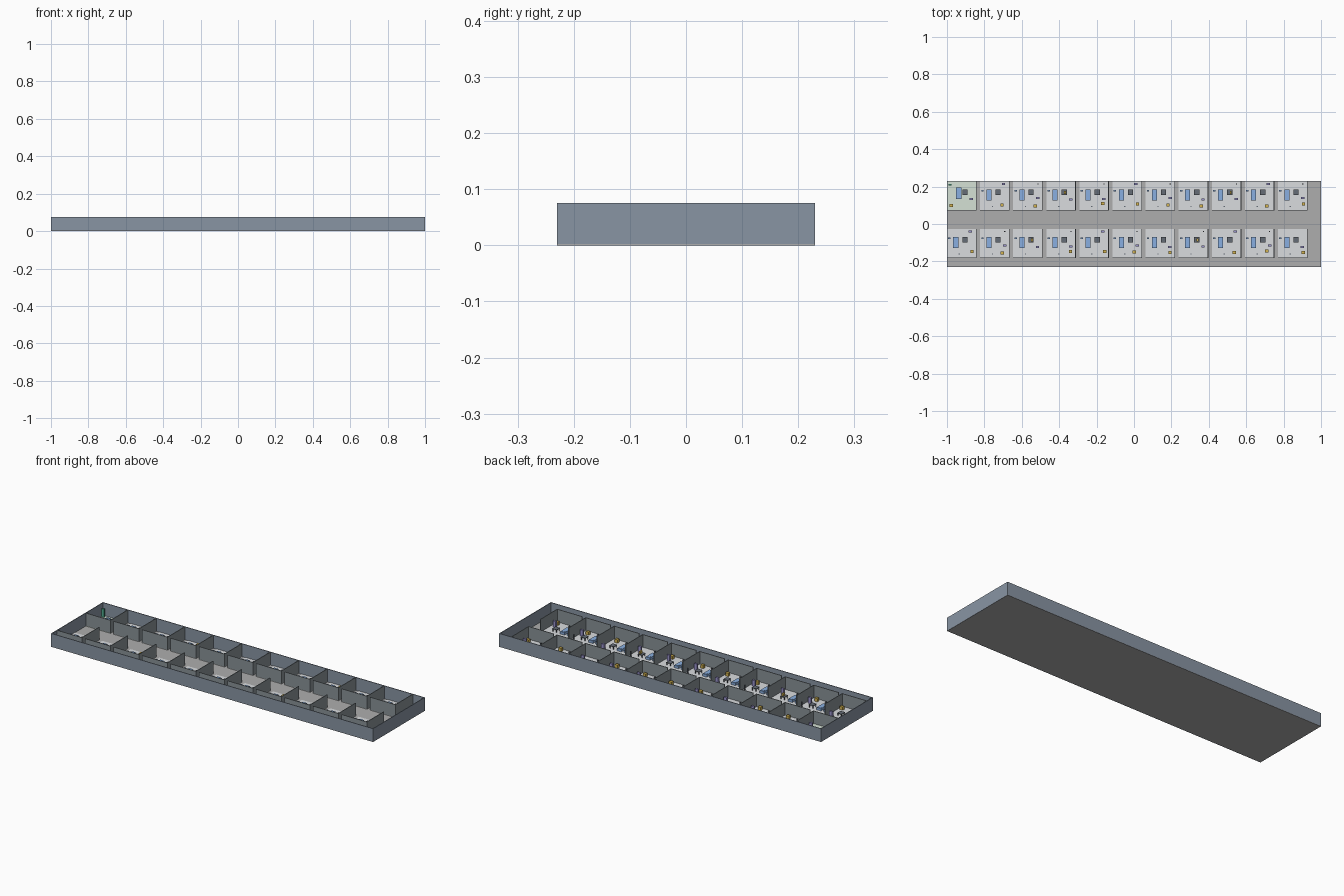
import bpy, random

if "Cube" in bpy.data.objects:
    bpy.data.objects.remove(bpy.data.objects["Cube"])

random.seed(4)


def material(name, rgb):
    m = bpy.data.materials.new(name)
    m.diffuse_color = (*rgb, 1)
    m.use_nodes = True
    m.node_tree.nodes["Principled BSDF"].inputs["Base Color"].default_value = m.diffuse_color
    return m


SLATE = material("slate", (0.25, 0.30, 0.37))
WALL = material("wall_grey", (0.25, 0.29, 0.31))
BASE = material("base_grey", (0.42, 0.42, 0.42))
TILE = material("tile", (0.70, 0.72, 0.74))
GREEN_TILE = material("green_tile", (0.66, 0.75, 0.66))
BLUE = material("blue", (0.25, 0.43, 0.75))
PILLOW = material("pillow_white", (0.85, 0.88, 0.92))
DARK = material("dark", (0.13, 0.15, 0.18))
YELLOW = material("yellow", (0.65, 0.45, 0.08))
PURPLE = material("purple", (0.33, 0.30, 0.62))
GREEN = material("green", (0.08, 0.42, 0.28))


def box(name, x0, x1, y0, y1, z0, z1, mat):
    v = [(x, y, z) for z in (z0, z1)
         for x, y in ((x0, y0), (x1, y0), (x1, y1), (x0, y1))]
    f = [(3, 2, 1, 0), (4, 5, 6, 7)]
    f += [(i, (i + 1) % 4, (i + 1) % 4 + 4, i + 4) for i in range(4)]
    me = bpy.data.meshes.new(name)
    me.from_pydata(v, [], f)
    me.materials.append(mat)
    ob = bpy.data.objects.new(name, me)
    bpy.context.collection.objects.link(ob)
    return ob


def block(name, cx, cy, w, d, z0, z1, mat):
    return box(name, cx - w / 2, cx + w / 2, cy - d / 2, cy + d / 2, z0, z1, mat)


H = 0.075       # wall height
HY = 0.23       # half depth of the building
T = 0.004       # wall thickness
F = 0.004       # top of the room floors
S = 0.158       # room size
PITCH = 0.177

# building shell
box("base_floor", -1, 1, -HY, HY, 0, 0.002, BASE)
box("front_outer_wall", -1, 1, -HY, -HY + T, 0, H, SLATE)
box("back_outer_wall", -1, 1, HY - T, HY, 0, H, SLATE)
box("left_outer_wall", -1, -1 + T, -HY + T, HY - T, 0, H, SLATE)
box("right_outer_wall", 1 - T, 1, -HY + T, HY - T, 0, H, SLATE)


def room(x, y, first, n):
    """One room with its near left corner at x, y."""
    box("room_floor", x, x + S, y, y + S - T, 0.002, F, GREEN_TILE if first else TILE)
    # front and right partitions
    box("room_front_wall", x, x + S, y, y + T, F, H, WALL)
    box("room_right_wall", x + S - T, x + S, y + T, y + S - T, F, H, WALL)
    # bed and table
    bx = x + (0.063 if first else 0.047)
    by = y + (0.092 if first else 0.083)
    block("bed", bx, by, 0.027, 0.06, F, 0.017, BLUE)
    block("pillow", bx, by + 0.022, 0.02, 0.012, 0.017, 0.019, BLUE)
    block("table_top", x + 0.096, y + 0.097, 0.028, 0.03, 0.017, 0.02, DARK)
    for sx in (-1, 1):
        for sy in (-1, 1):
            block("table_leg", x + 0.096 + sx * 0.011, y + 0.097 + sy * 0.012,
                  0.003, 0.003, F, 0.017, DARK)
    # storage crate, sometimes standing on the table
    if n % 5 == 3:
        block("crate", x + 0.101, y + 0.097, 0.01, 0.016, 0.02, 0.033, YELLOW)
    else:
        cx = x + (0.022 if first else random.uniform(0.115, 0.138))
        block("crate", cx, y + random.uniform(0.022, 0.038),
              0.018, 0.016, F, 0.022, YELLOW)
    # cabinet in one of a few places
    px, py = [(0.13, 0.062), (0.125, 0.143), (0.132, 0.068), (0.13, 0.06)][n % 4]
    block("cabinet", x + px, y + py, 0.018, 0.011, F, 0.038, PURPLE)
    # small side stands
    if first:
        block("tall_stand", x + 0.016, y + 0.138, 0.014, 0.009, F, 0.05, GREEN)
    else:
        block("side_stand", x + 0.013, y + 0.106, 0.013, 0.01, F, 0.016, BLUE)
        block("small_post", x + 0.066, y + 0.022, 0.007, 0.007, F, 0.012, DARK)
        if n % 2 == 0:
            block("corner_post", x + 0.132, y + 0.141, 0.006, 0.006, F, 0.04, DARK)


# two rows of eleven rooms
for row, y in enumerate((0.072, -0.182)):
    for i in range(11):
        room(-1 + i * PITCH, y, row == 0 and i == 0, i + row)
